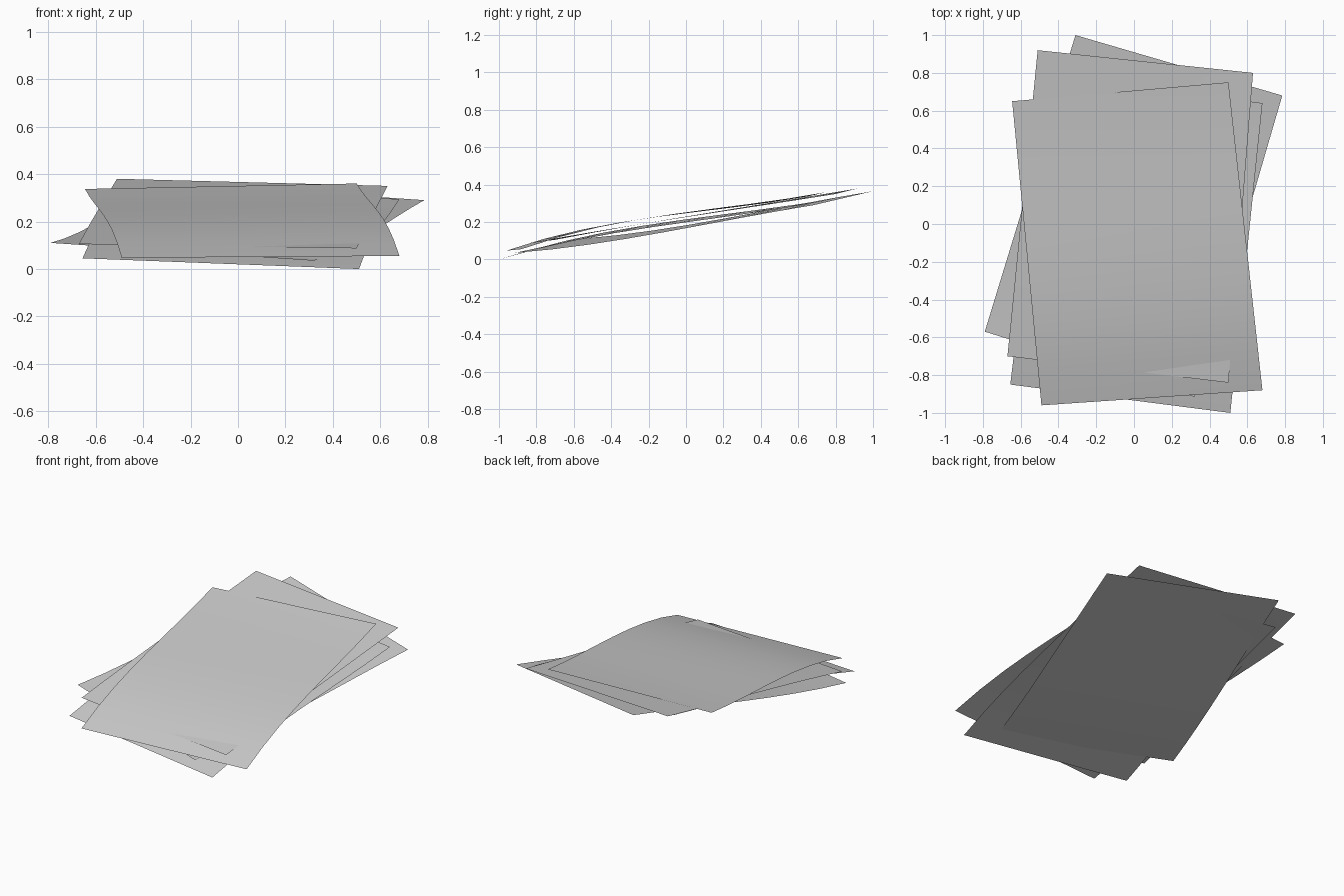
import bpy, bmesh
from mathutils import Vector

if "Cube" in bpy.data.objects:
    bpy.data.objects.remove(bpy.data.objects["Cube"])

paper = bpy.data.materials.new("paper_grey")
paper.diffuse_color = (0.6, 0.6, 0.6, 1)
paper.use_nodes = True
paper.node_tree.nodes["Principled BSDF"].inputs["Base Color"].default_value = paper.diffuse_color

N = 8  # divisions per side of a sheet


def sheet(name, bl, br, tr, tl, bow):
    """One thin paper sheet from four corners; bow lifts it behind its front edge."""
    bl, br, tr, tl = map(Vector, (bl, br, tr, tl))
    bm = bmesh.new()
    grid = []
    for j in range(N + 1):
        v = j / N
        row = []
        for i in range(N + 1):
            u = i / N
            p = bl.lerp(br, u).lerp(tl.lerp(tr, u), v)
            p.z += bow * 6.75 * v * (1 - v) ** 2
            row.append(bm.verts.new(p))
        grid.append(row)
    for j in range(N):
        for i in range(N):
            f = bm.faces.new((grid[j][i], grid[j][i + 1], grid[j + 1][i + 1], grid[j + 1][i]))
            f.smooth = True
    me = bpy.data.meshes.new(name)
    bm.to_mesh(me)
    bm.free()
    me.materials.append(paper)
    ob = bpy.data.objects.new(name, me)
    bpy.context.collection.objects.link(ob)


# Four loosely stacked sheets, lowest first
sheet("bottom_sheet", (-.79, -.57, .11), (.32, -.915, .035), (.785, .68, .29), (-.31, 1.0, .365), -.02)
sheet("lower_sheet", (-.655, -.85, .045), (.51, -1.0, 0), (.68, .64, .295), (-.46, .79, .325), .03)
sheet("upper_sheet", (-.67, -.70, .105), (.5, -.84, .087), (.63, .80, .35), (-.51, .92, .38), .006)
sheet("top_sheet", (-.49, -.96, .047), (.68, -.88, .055), (.5, .75, .36), (-.645, .65, .337), .042)
